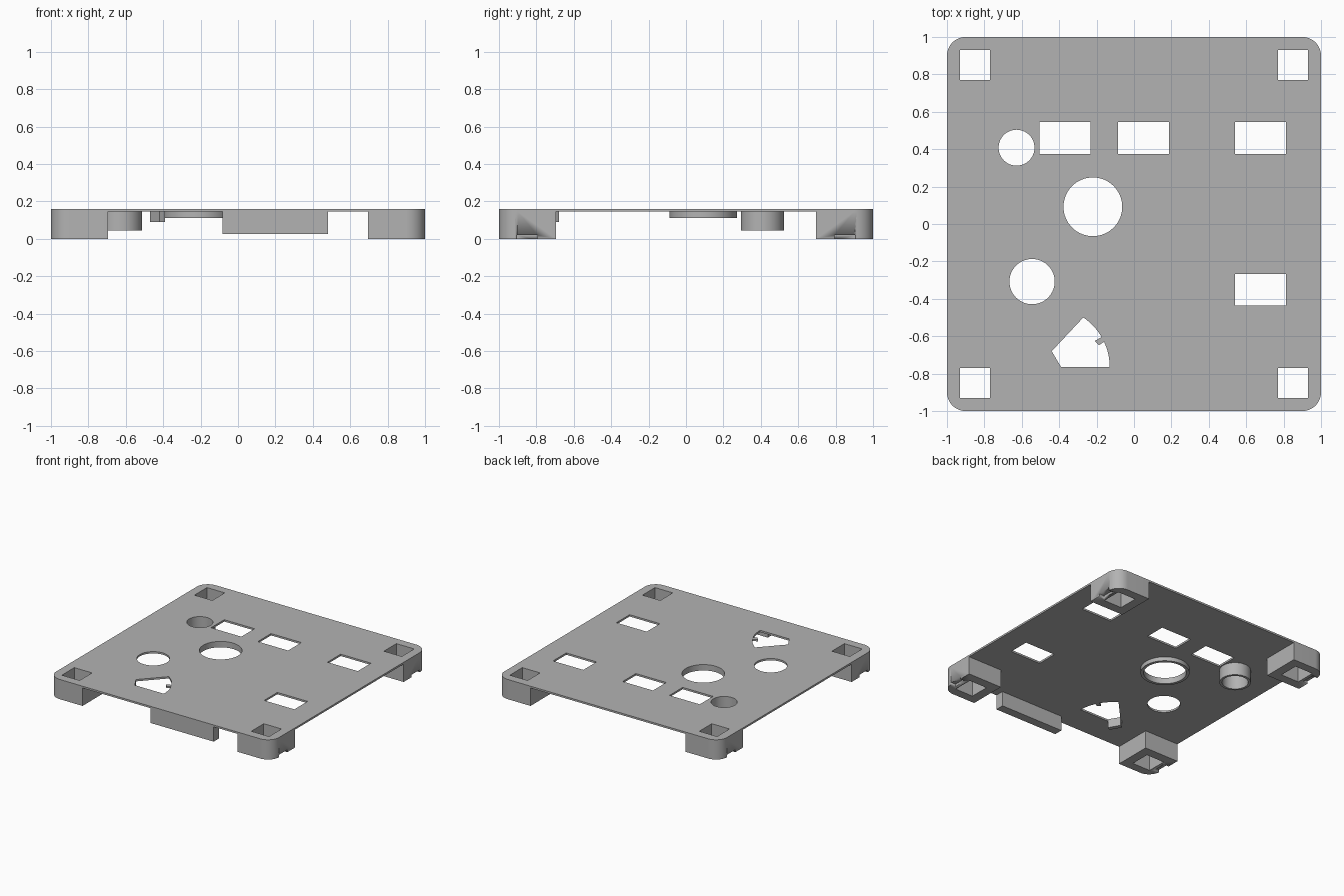
import bpy, bmesh
from math import cos, sin, pi, radians

cube = bpy.data.objects.get("Cube")
if cube:
    bpy.data.objects.remove(cube)

grey = bpy.data.materials.new("plain grey")
grey.use_nodes = True
colour = (0.45, 0.45, 0.45, 1)
grey.diffuse_color = colour
grey.node_tree.nodes["Principled BSDF"].inputs["Base Color"].default_value = colour

TOP, UNDER = 0.16, 0.145      # plate faces
CORNER = 0.1                  # plate corner radius


def arc(cx, cy, r, start, end, steps):
    angles = [radians(start + (end - start) * i / steps) for i in range(steps + 1)]
    return [(cx + r * cos(a), cy + r * sin(a)) for a in angles]


def circle(cx, cy, r):
    return arc(cx, cy, r, 0, 360, 64)[:-1]


def rect(x0, x1, y0, y1):
    return [(x0, y0), (x1, y0), (x1, y1), (x0, y1)]


def slab(name, loops, z0, z1):
    """Extrude a flat outline, with any further loops as holes, from z0 to z1."""
    curve = bpy.data.curves.new(name, "CURVE")
    curve.dimensions = "2D"
    curve.fill_mode = "BOTH"
    curve.extrude = (z1 - z0) / 2
    for loop in loops:
        spline = curve.splines.new("POLY")
        spline.points.add(len(loop) - 1)
        for point, (x, y) in zip(spline.points, loop):
            point.co = (x, y, 0, 1)
        spline.use_cyclic_u = True
    temp = bpy.data.objects.new(name + " outline", curve)
    bpy.context.collection.objects.link(temp)
    graph = bpy.context.evaluated_depsgraph_get()
    mesh = bpy.data.meshes.new_from_object(temp.evaluated_get(graph))
    bpy.data.objects.remove(temp)
    bm = bmesh.new()
    bm.from_mesh(mesh)
    bmesh.ops.remove_doubles(bm, verts=bm.verts, dist=0.0001)
    bmesh.ops.translate(bm, verts=bm.verts, vec=(0, 0, (z0 + z1) / 2))
    bmesh.ops.recalc_face_normals(bm, faces=bm.faces)
    bm.to_mesh(mesh)
    bm.free()
    mesh.materials.clear()
    mesh.materials.append(grey)
    obj = bpy.data.objects.new(name, mesh)
    bpy.context.collection.objects.link(obj)
    bpy.ops.object.select_all(action="DESELECT")
    obj.select_set(True)
    bpy.context.view_layer.objects.active = obj
    bpy.ops.object.shade_smooth_by_angle(angle=radians(30))
    return obj


# Plate outline with rounded corners
outline = []
for start, sx, sy in ((0, 1, 1), (90, -1, 1), (180, -1, -1), (270, 1, -1)):
    c = 1 - CORNER
    outline += arc(sx * c, sy * c, CORNER, start, start + 90, 12)

# Square openings above the legs
holes = [rect(*sorted((sx * 0.77, sx * 0.93)), *sorted((sy * 0.77, sy * 0.93)))
         for sx in (-1, 1) for sy in (-1, 1)]

# Rectangular windows
for x, y in ((-0.505, 0.375), (-0.085, 0.375), (0.54, 0.375), (0.54, -0.437)):
    holes.append(rect(x, x + 0.272, y, y + 0.17))

# Round openings
large, small, plain = (-0.22, 0.092), (-0.628, 0.408), (-0.545, -0.308)
holes += [circle(*large, 0.157), circle(*small, 0.096), circle(*plain, 0.121)]

# Fan-shaped opening with a small pointer tongue on its arc
fan = (-0.45, -0.765, 0.32)
holes.append(arc(*fan, 0, 25, 8) + [(-0.188, -0.648), (-0.21, -0.625)]
             + arc(*fan, 30, 56, 8) + [(-0.44, -0.68), (-0.39, -0.765)])

slab("plate", [outline] + holes, UNDER, TOP)

# Corner legs: one hollow leg, notched underneath and mirrored
leg = slab("corner_legs",
           [[(0.695, 0.695), (1, 0.695)]
            + arc(1 - CORNER, 1 - CORNER, CORNER, 0, 90, 12) + [(0.695, 1)],
            rect(0.77, 0.93, 0.77, 0.93)], 0, UNDER)
notch = slab("leg_notch_cutter", [rect(0.955, 1.05, 0.795, 0.903)], -0.05, 0.02)
notch.hide_render = True
notch.hide_set(True)
cut = leg.modifiers.new("notch", "BOOLEAN")
cut.operation = "DIFFERENCE"
cut.solver = "EXACT"
cut.object = notch
mirror = leg.modifiers.new("four corners", "MIRROR")
mirror.use_axis = (True, True, False)

# Collars beneath the round openings
slab("large_collar", [circle(*large, 0.18), circle(*large, 0.157)], 0.112, UNDER)
slab("small_collar", [circle(*small, 0.115), circle(*small, 0.096)], 0.043, UNDER)

# Front rib and the short wall beside the fan opening
slab("front_rib", [rect(-0.083, 0.482, -1, -0.93)], 0.025, UNDER)
slab("fan_wall", [[(-0.44, -0.68), (-0.39, -0.765), (-0.42, -0.782), (-0.47, -0.697)]],
     0.09, UNDER)
